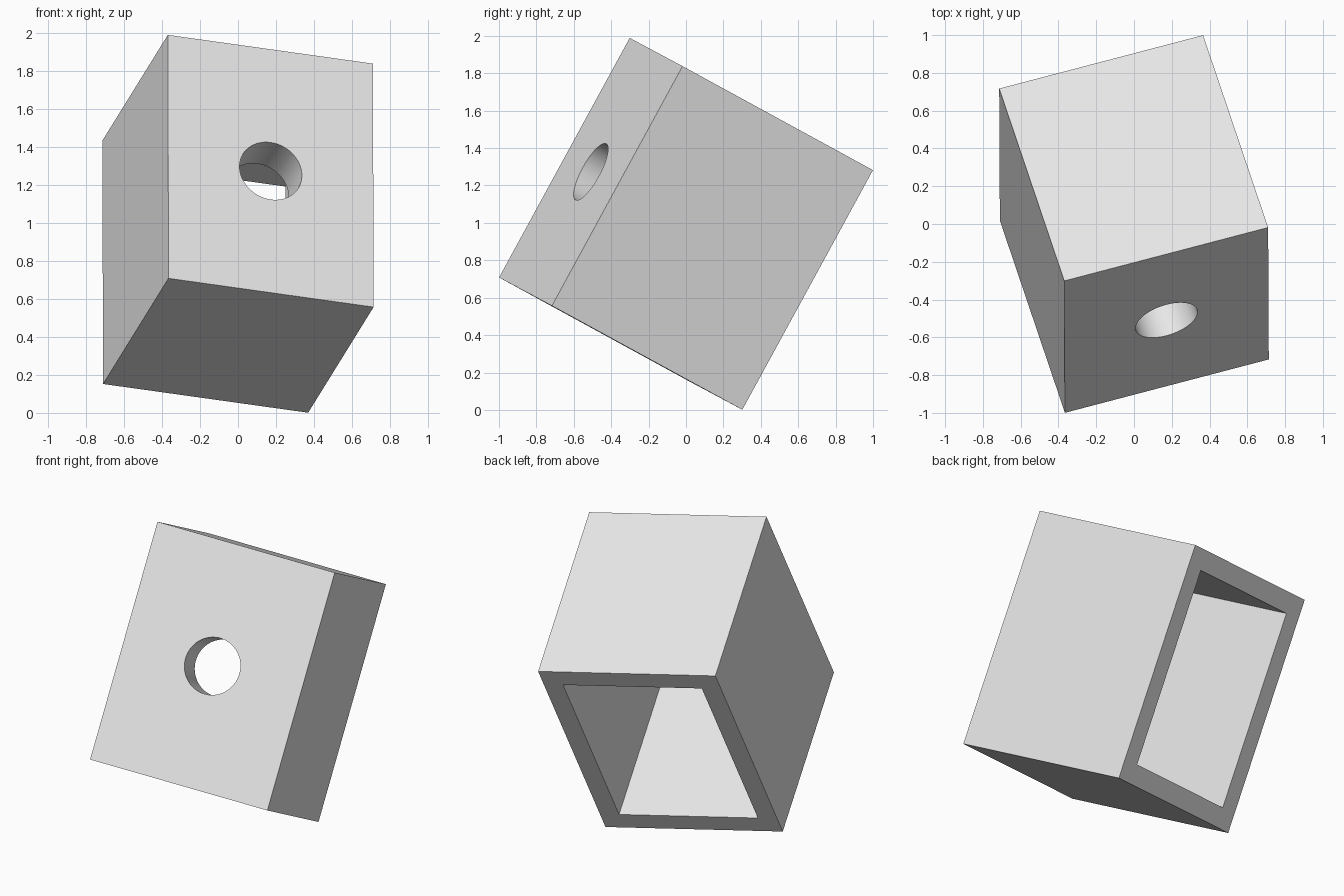
import bpy
import bmesh
from mathutils import Matrix, Vector

cube = bpy.data.objects.get("Cube")
if cube:
    bpy.data.objects.remove(cube, do_unlink=True)

# Sizes along the box's own axes
WIDTH, DEPTH, HEIGHT = 1.126, 1.21, 1.459
WALL = 0.122
FRONT_WALL = 2 * WALL
HOLE_RADIUS = 0.171

# Tilted frame: local x is width, y is depth, z is height
back = Vector((-0.345, 1.02, -0.557)).normalized()
right = back.cross(Vector((-0.004, 0.70, 1.28))).normalized()
up = right.cross(back)
tilt = Matrix((right, back, up)).transposed().to_4x4()
place = Matrix.Translation((0, 0, 0.995)) @ tilt

# Plain grey
grey = bpy.data.materials.new("plain_grey")
grey.use_nodes = True
colour = (0.8, 0.8, 0.8, 1)
grey.diffuse_color = colour
grey.node_tree.nodes["Principled BSDF"].inputs["Base Color"].default_value = colour


def add_object(name, bm):
    mesh = bpy.data.meshes.new(name)
    bm.to_mesh(mesh)
    bm.free()
    mesh.materials.append(grey)
    obj = bpy.data.objects.new(name, mesh)
    obj.matrix_world = place
    bpy.context.collection.objects.link(obj)
    return obj


def add_box(name, size, y):
    bm = bmesh.new()
    bmesh.ops.create_cube(bm, size=1)
    bmesh.ops.scale(bm, vec=size, verts=bm.verts)
    bmesh.ops.translate(bm, vec=(0, y, 0), verts=bm.verts)
    return add_object(name, bm)


# Box body
body = add_box("hollow_box", (WIDTH, DEPTH, HEIGHT), 0)

# Cavity, open at the back
cavity = add_box("cavity_cutter", (WIDTH - 2 * WALL, DEPTH, HEIGHT - 2 * WALL), FRONT_WALL)

# Round hole through the front wall
bm = bmesh.new()
bmesh.ops.create_cone(bm, cap_ends=True, segments=64, radius1=HOLE_RADIUS,
                      radius2=HOLE_RADIUS, depth=3 * FRONT_WALL,
                      matrix=Matrix.Translation((0, -DEPTH / 2, 0)) @ Matrix.Rotation(1.570796, 4, "X"))
hole = add_object("hole_cutter", bm)

bpy.ops.object.select_all(action="DESELECT")
bpy.context.view_layer.objects.active = body
body.select_set(True)
for cutter in (cavity, hole):
    cutter.hide_render = True
    mod = body.modifiers.new("cut", "BOOLEAN")
    mod.operation = "DIFFERENCE"
    mod.solver = "EXACT"
    mod.object = cutter
    bpy.ops.object.modifier_apply(modifier=mod.name)
    bpy.data.objects.remove(cutter, do_unlink=True)

bpy.ops.object.shade_smooth_by_angle(angle=0.52)
